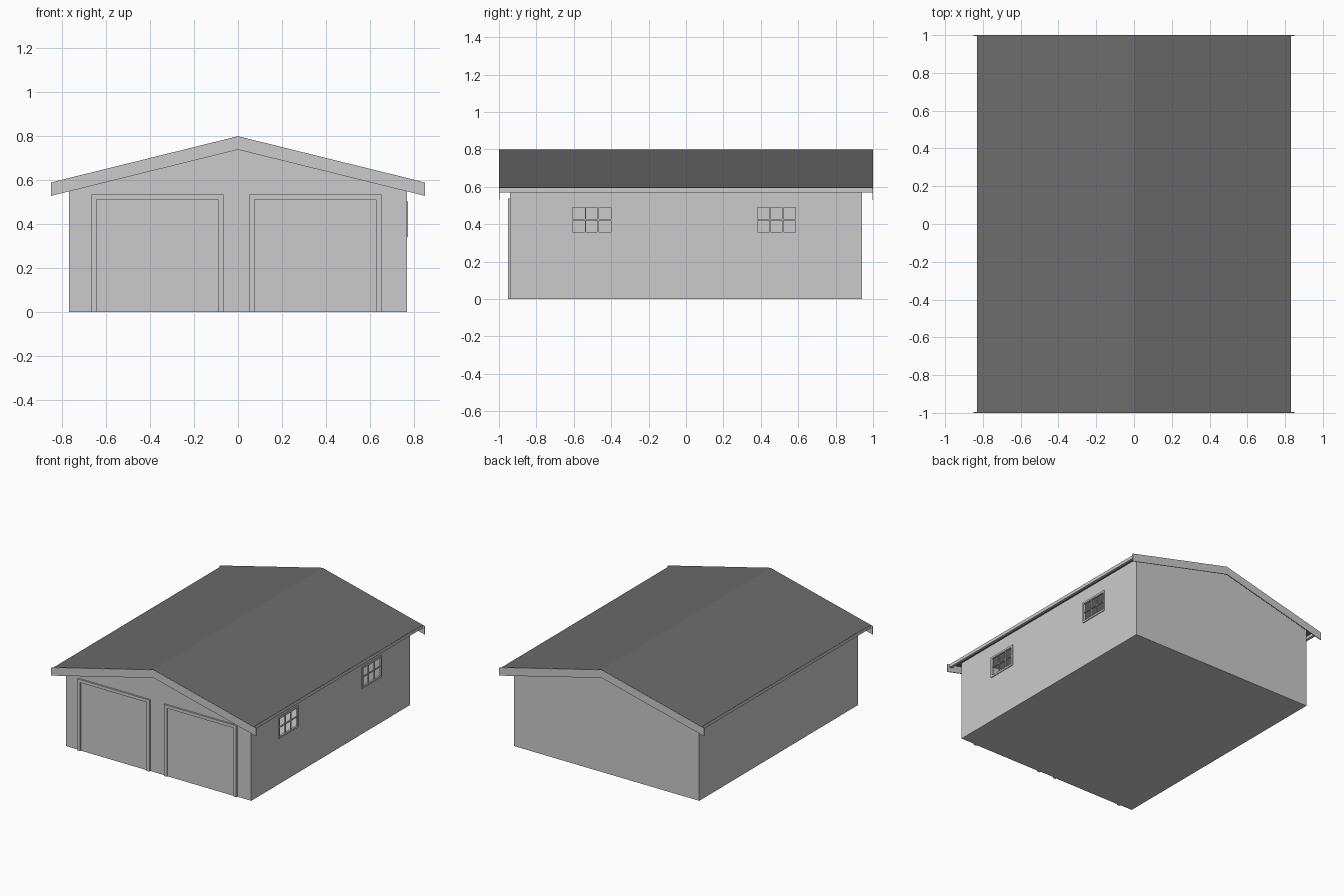
import bpy, bmesh

if "Cube" in bpy.data.objects:
    bpy.data.objects.remove(bpy.data.objects["Cube"])

SLOPE = 0.21 / 0.85          # roof pitch
APEX = 0.80


def grey(name, v):
    m = bpy.data.materials.new(name)
    m.diffuse_color = (v, v, v, 1)
    m.use_nodes = True
    m.node_tree.nodes["Principled BSDF"].inputs["Base Color"].default_value = m.diffuse_color
    return m


DARK = grey("dark_roofing", 0.15)
TRIM = grey("trim_grey", 0.58)


def to_object(name, bm, mat=None):
    bmesh.ops.recalc_face_normals(bm, faces=bm.faces)
    mesh = bpy.data.meshes.new(name)
    bm.to_mesh(mesh)
    bm.free()
    if mat:
        mesh.materials.append(mat)
    ob = bpy.data.objects.new(name, mesh)
    bpy.context.collection.objects.link(ob)
    return ob


def boxes(name, bounds, mat=None):
    """One object from boxes given as (x0, x1, y0, y1, z0, z1)."""
    bm = bmesh.new()
    for x0, x1, y0, y1, z0, z1 in bounds:
        vs = bmesh.ops.create_cube(bm, size=1)["verts"]
        for v in vs:
            v.co = (x1 if v.co.x > 0 else x0,
                    y1 if v.co.y > 0 else y0,
                    z1 if v.co.z > 0 else z0)
    return to_object(name, bm, mat)


def extrude_profile(name, pts, y0, y1, mat=None):
    """Extrude an xz outline along y."""
    bm = bmesh.new()
    face = bm.faces.new([bm.verts.new((x, y0, z)) for x, z in pts])
    ext = bmesh.ops.extrude_face_region(bm, geom=[face])["geom"]
    moved = [g for g in ext if isinstance(g, bmesh.types.BMVert)]
    bmesh.ops.translate(bm, verts=moved, vec=(0, y1 - y0, 0))
    return to_object(name, bm, mat)


def gable_band(half, depth):
    """Chevron outline hanging a given depth below the roof line."""
    e = APEX - SLOPE * half
    return [(-half, e), (0, APEX), (half, e),
            (half, e - depth), (0, APEX - depth), (-half, e - depth)]


# Hollow gabled body with floor
W, D = 0.768, 0.94
top = APEX - 0.006
eave = top - SLOPE * W
walls = extrude_profile("walls", [(-W, 0), (W, 0), (W, eave), (0, top), (-W, eave)], -D, D)
solid = walls.modifiers.new("thickness", "SOLIDIFY")
solid.thickness = 0.008
solid.offset = -1
solid.use_even_offset = True

# Roof sheet, eave boards and gable boards
extrude_profile("roof", gable_band(0.83, 0.008), -1, 1, DARK)
edge = APEX - SLOPE * 0.83
for name, s in (("left_eave_board", -1), ("right_eave_board", 1)):
    x0, x1 = sorted((s * 0.812, s * 0.831))
    boxes(name, [(x0, x1, -0.996, 0.996, edge - 0.025, edge - 0.001)])
for name, y0, y1 in (("front_gable_board", -1.001, -0.996), ("back_gable_board", 0.996, 1.001)):
    band = [(x, z - 0.001) for x, z in gable_band(0.85, 0.06)]
    extrude_profile(name, band, y0, y1)

# Garage doors with frames on the front
for name, x0, x1 in (("left", -0.667, -0.067), ("right", 0.052, 0.652)):
    t = 0.024
    boxes(name + "_door_frame", [
        (x0, x0 + t, -0.952, -0.935, 0, 0.513),
        (x1 - t, x1, -0.952, -0.935, 0, 0.513),
        (x0, x1, -0.952, -0.935, 0.513, 0.536)], TRIM)
    boxes(name + "_door", [(x0 + t, x1 - t, -0.943, -0.935, 0, 0.513)], TRIM)

# Six-pane windows on the right wall
Z0, Z1, T, B = 0.343, 0.504, 0.014, 0.0035
openings = []
for name, y0, y1 in (("front", -0.62, -0.387), ("rear", 0.367, 0.6)):
    xa, xb = W - 0.008, W + 0.006
    a, b, lo, hi = y0 + T, y1 - T, Z0 + T, Z1 - T
    boxes(name + "_window_frame", [
        (xa, xb, y0, a, lo, hi), (xa, xb, b, y1, lo, hi),
        (xa, xb, y0, y1, Z0, lo), (xa, xb, y0, y1, hi, Z1)], TRIM)
    bars = [(xa, W + 0.002, a, b, (lo + hi) / 2 - B, (lo + hi) / 2 + B)]
    for i in (1, 2):
        y = a + (b - a) * i / 3
        bars.append((xa + 0.001, W + 0.003, y - B, y + B, lo, hi))
    boxes(name + "_window_bars", bars, TRIM)
    openings.append((W - 0.03, W + 0.03, a, b, lo, hi))

# Cut the window openings
cutter = boxes("window_cutter", openings)
cutter.hide_render = True
cutter.hide_set(True)
cut = walls.modifiers.new("window_openings", "BOOLEAN")
cut.operation = "DIFFERENCE"
cut.solver = "EXACT"
cut.object = cutter
